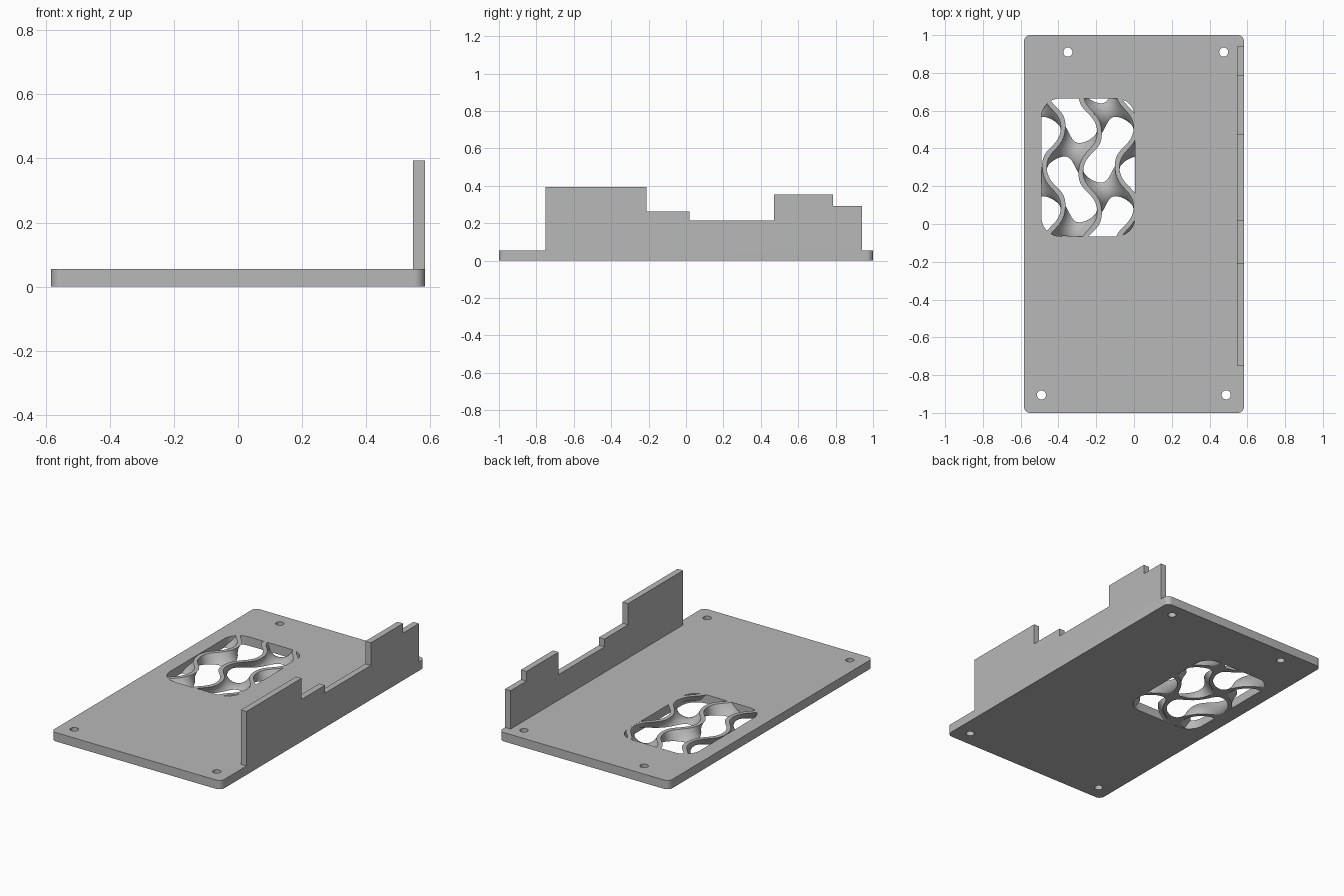
import bpy, bmesh
from math import sin, cos, pi, radians
from itertools import permutations, product

if "Cube" in bpy.data.objects:
    bpy.data.objects.remove(bpy.data.objects["Cube"])

THICK = 0.055
HALF_X = 0.583

grey = bpy.data.materials.new("matte_grey")
grey.use_nodes = True
grey.diffuse_color = (0.48, 0.48, 0.48, 1)
bsdf = next(n for n in grey.node_tree.nodes if n.type == 'BSDF_PRINCIPLED')
bsdf.inputs["Base Color"].default_value = grey.diffuse_color


def add_object(name, bm, weld, angle=None):
    """Weld, orient and link a mesh; smooth it if an angle is given."""
    bmesh.ops.remove_doubles(bm, verts=bm.verts, dist=weld)
    bmesh.ops.recalc_face_normals(bm, faces=bm.faces)
    mesh = bpy.data.meshes.new(name)
    bm.to_mesh(mesh)
    bm.free()
    mesh.materials.append(grey)
    obj = bpy.data.objects.new(name, mesh)
    bpy.context.collection.objects.link(obj)
    if angle:
        bpy.ops.object.select_all(action='DESELECT')
        obj.select_set(True)
        bpy.context.view_layer.objects.active = obj
        bpy.ops.object.shade_smooth_by_angle(angle=radians(angle))
    return obj


def rounded_rect(x0, x1, y0, y1, r, steps=10):
    points = []
    corners = [(x1 - r, y1 - r), (x0 + r, y1 - r), (x0 + r, y0 + r), (x1 - r, y0 + r)]
    for quarter, (cx, cy) in enumerate(corners):
        for i in range(steps + 1):
            a = (quarter + i / steps) * pi / 2
            points.append((cx + r * cos(a), cy + r * sin(a)))
    return points


def circle(cx, cy, r, sides=32):
    return [(cx + r * cos(2 * pi * i / sides), cy + r * sin(2 * pi * i / sides))
            for i in range(sides)]


# Base plate: rounded outline with screw holes and a rounded window
WIN = (-0.49, 0.005, -0.065, 0.665)
screws = [(-0.35, 0.91), (0.475, 0.91), (-0.49, -0.905), (0.488, -0.905)]
loops = [rounded_rect(-HALF_X, HALF_X, -1, 1, 0.035), rounded_rect(*WIN, 0.1)]
loops += [circle(x, y, 0.024) for x, y in screws]
outline = bpy.data.curves.new("plate_outline", 'CURVE')
outline.dimensions = '2D'
outline.fill_mode = 'BOTH'
outline.extrude = THICK / 2
for loop in loops:
    spline = outline.splines.new('POLY')
    spline.points.add(len(loop) - 1)
    for point, (x, y) in zip(spline.points, loop):
        point.co = (x, y, 0, 1)
    spline.use_cyclic_u = True
helper = bpy.data.objects.new("plate_outline", outline)
bpy.context.collection.objects.link(helper)
bpy.context.view_layer.update()
evaluated = helper.evaluated_get(bpy.context.evaluated_depsgraph_get())
bm = bmesh.new()
bm.from_mesh(evaluated.to_mesh())
evaluated.to_mesh_clear()
bpy.data.objects.remove(helper)
bmesh.ops.translate(bm, verts=bm.verts, vec=(0, 0, THICK / 2))
add_object("base_plate", bm, 0.0001, 30)

# Stepped side wall: a profile of (end y, height) steps, extruded across
steps = [(-0.21, 0.393), (0.02, 0.262), (0.47, 0.213), (0.785, 0.353), (0.94, 0.293)]
y = -0.75
profile = [(y, THICK)]
for end, height in steps:
    profile += [(y, height), (end, height)]
    y = end
profile.append((y, THICK))
bm = bmesh.new()
face = bm.faces.new([bm.verts.new((0.545, py, pz)) for py, pz in profile])
side = bmesh.ops.extrude_face_region(bm, geom=[face])["geom"]
bmesh.ops.translate(bm, vec=(HALF_X - 0.545, 0, 0),
                    verts=[v for v in side if isinstance(v, bmesh.types.BMVert)])
add_object("side_wall", bm, 0.0001)

# Gyroid grille: thick wavy sheet filling the window, its rim buried in the plate
CELL = 0.007
LAYERS = 7
HALF_SHEET = 0.27
MARGIN = 0.01
low = (WIN[0] - MARGIN, WIN[2] - MARGIN, 0.0002)
high = (WIN[1] + MARGIN, WIN[3] + MARGIN, THICK - 0.0002)
count = [round((high[0] - low[0]) / CELL), round((high[1] - low[1]) / CELL), LAYERS]


def place(g):
    return tuple(low[k] + (high[k] - low[k]) * g[k] / count[k] for k in range(3))


def sheet(g):
    """Negative inside the sheet; large outside the grid, so the ends close flat."""
    if any(g[k] < 0 or g[k] > count[k] for k in range(3)):
        return 1000.0
    px, py, pz = place(g)
    a = pi / 2 + 2 * pi * (px + 0.232) / 0.385
    b = 2 * pi * (py - 0.498) / 0.42
    c = radians(45 + 55 * pz / THICK)
    return abs(sin(a) * cos(b) + sin(b) * cos(c) + sin(c) * cos(a)) - HALF_SHEET


values = {g: sheet(g) for g in product(*[range(-1, n + 2) for n in count])}

# Each grid cell is split into six tetrahedra
tetrahedra = []
for order in permutations(range(3)):
    corner = [0, 0, 0]
    tet = [tuple(corner)]
    for axis in order:
        corner[axis] = 1
        tet.append(tuple(corner))
    tetrahedra.append(tet)
cube = list(product((0, 1), repeat=3))

bm = bmesh.new()
cut_verts = {}


def cut(p, q):
    key = (p, q)
    if key not in cut_verts:
        t = values[p] / (values[p] - values[q])
        cut_verts[key] = bm.verts.new([u + (v - u) * t for u, v in zip(place(p), place(q))])
    return cut_verts[key]


for i, j, k in product(*[range(-1, n + 1) for n in count]):
    inside = [values[i + u, j + v, k + w] < 0 for u, v, w in cube]
    if all(inside) or not any(inside):
        continue
    for tet in tetrahedra:
        nodes = [(i + u, j + v, k + w) for u, v, w in tet]
        ins = [n for n in nodes if values[n] < 0]
        outs = [n for n in nodes if values[n] >= 0]
        if len(ins) == 2:
            (p, q), (r, s) = ins, outs
            a, b, c, d = cut(p, r), cut(p, s), cut(q, s), cut(q, r)
            bm.faces.new((a, b, c))
            bm.faces.new((a, c, d))
        elif ins and outs:
            bm.faces.new([cut(p, q) for p in ins for q in outs])
add_object("gyroid_grille", bm, 0.0006, 40)
